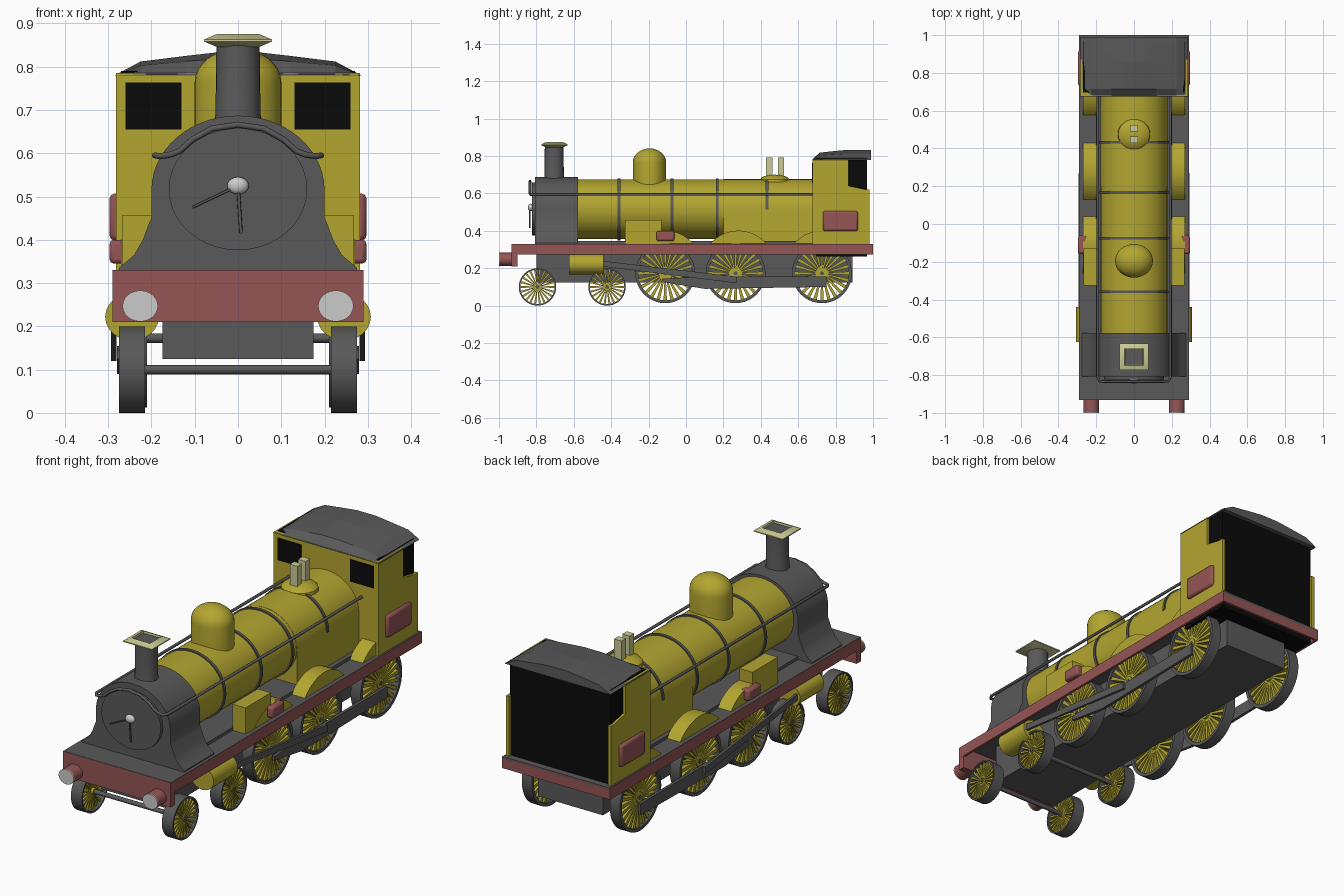
import bpy, bmesh, math
from math import sin, cos, pi
from mathutils import Vector

if "Cube" in bpy.data.objects:
    bpy.data.objects.remove(bpy.data.objects["Cube"])


def material(name, rgb):
    m = bpy.data.materials.new(name)
    m.diffuse_color = (*rgb, 1)
    m.use_nodes = True
    m.node_tree.nodes["Principled BSDF"].inputs["Base Color"].default_value = m.diffuse_color
    return m


YEL = material("yellow", (.45, .38, .03))
RED = material("red", (.30, .09, .09))
DARK = material("dark_grey", (.10, .10, .10))
BLACK = material("black", (.003, .003, .003))
PALE = material("pale", (.60, .60, .30))


def finish(name, bm, mat, mirror=False, angle=35, bevel=0):
    bmesh.ops.recalc_face_normals(bm, faces=bm.faces)
    me = bpy.data.meshes.new(name)
    bm.to_mesh(me)
    bm.free()
    ob = bpy.data.objects.new(name, me)
    bpy.context.collection.objects.link(ob)
    if mat:
        me.materials.append(mat)
    bpy.ops.object.select_all(action='DESELECT')
    ob.select_set(True)
    bpy.context.view_layer.objects.active = ob
    bpy.ops.object.shade_smooth_by_angle(angle=math.radians(angle))
    if bevel:
        b = ob.modifiers.new("bevel", 'BEVEL')
        b.width = bevel
        b.segments = 2
    if mirror:
        ob.modifiers.new("mirror", 'MIRROR').use_mirror_merge = False
    return ob


def prism(name, pts, axis, a, b, mat, mirror=False, bevel=0):
    """Extrude a 2D outline along an axis from a to b."""
    place = {'x': lambda p, t: (t, p[0], p[1]), 'y': lambda p, t: (p[0], t, p[1]),
             'z': lambda p, t: (p[0], p[1], t)}[axis]
    bm = bmesh.new()
    lo = [bm.verts.new(place(p, a)) for p in pts]
    hi = [bm.verts.new(place(p, b)) for p in pts]
    n = len(pts)
    bm.faces.new(lo)
    bm.faces.new(hi)
    for i in range(n):
        bm.faces.new((lo[i], lo[(i + 1) % n], hi[(i + 1) % n], hi[i]))
    return finish(name, bm, mat, mirror, bevel=bevel)


def box(name, x, y, z, mat, mirror=False, bevel=0):
    pts = [(x[0], y[0]), (x[1], y[0]), (x[1], y[1]), (x[0], y[1])]
    return prism(name, pts, 'z', z[0], z[1], mat, mirror, bevel)


def arc(cx, cy, rx, ry, a0=0, a1=360, n=32):
    full = a1 - a0 == 360
    k = n if full else n + 1
    return [(cx + rx * cos(math.radians(a0 + (a1 - a0) * i / n)),
             cy + ry * sin(math.radians(a0 + (a1 - a0) * i / n))) for i in range(k)]


def lathe(name, prof, cy, mat, sx=1, sy=1, n=24, turn=0):
    """Spin (radius, z) pairs about a vertical axis at x = 0, y = cy."""
    bm = bmesh.new()
    rings = [[bm.verts.new((r * sx * cos(turn + 2 * pi * i / n), cy + r * sy * sin(turn + 2 * pi * i / n), z))
              for i in range(n)] for r, z in prof]
    for p, q in zip(rings, rings[1:]):
        for i in range(n):
            bm.faces.new((p[i], p[(i + 1) % n], q[(i + 1) % n], q[i]))
    bm.faces.new(rings[0])
    bm.faces.new(rings[-1])
    return finish(name, bm, mat)


def rod(name, pts, r, mat, mirror=False):
    cu = bpy.data.curves.new(name, 'CURVE')
    cu.dimensions = '3D'
    cu.bevel_depth = r
    cu.bevel_resolution = 2
    cu.use_fill_caps = True
    s = cu.splines.new('POLY')
    s.points.add(len(pts) - 1)
    for p, c in zip(s.points, pts):
        p.co = (*c, 1)
    cu.materials.append(mat)
    ob = bpy.data.objects.new(name, cu)
    bpy.context.collection.objects.link(ob)
    if mirror:
        ob.modifiers.new("mirror", 'MIRROR').use_mirror_merge = False
    return ob


def wheel(name, y, z, r, x0, x1, rim, spokes, n=40):
    # tyre
    bm = bmesh.new()
    rings = [[bm.verts.new((x, y + rr * cos(2 * pi * i / n), z + rr * sin(2 * pi * i / n))) for i in range(n)]
             for rr, x in ((r, x0), (r, x1), (r - rim, x1), (r - rim, x0))]
    for k in range(4):
        p, q = rings[k], rings[(k + 1) % 4]
        for i in range(n):
            bm.faces.new((p[i], p[(i + 1) % n], q[(i + 1) % n], q[i]))
    finish(name + "_tyre", bm, DARK, True)
    # tapered spokes
    bm = bmesh.new()
    ro = r - rim * .7
    for s in range(spokes):
        a = 2 * pi * s / spokes
        u, v = Vector((0, cos(a), sin(a))), Vector((0, -sin(a), cos(a)))
        c, w0, w1 = Vector((0, y, z)), r * .022, r * .058
        vs = [bm.verts.new(c + u * rr + v * w + Vector((x, 0, 0)))
              for x in (x0 + .012, x1 - .008) for rr, w in ((r * .12, -w0), (ro, -w1), (ro, w1), (r * .12, w0))]
        for f in ((0, 1, 2, 3), (4, 5, 6, 7), (0, 1, 5, 4), (1, 2, 6, 5), (2, 3, 7, 6), (3, 0, 4, 7)):
            bm.faces.new([vs[i] for i in f])
    finish(name + "_spokes", bm, YEL, True)
    prism(name + "_hub", arc(y, z, r * .16, r * .16, n=16), 'x', x0, x1 - .003, YEL, True)
    rod(name + "_axle", [(-x1, y, z), (x1, y, z)], .011, DARK)


# running gear
for i, y in enumerate((-.794, -.422)):
    wheel(f"bogie_wheel_{i}", y, .1, .1, .215, .275, .008, 22)
for i, y in enumerate((-.111, .265, .727)):
    wheel(f"driving_wheel_{i}", y, .173, .16, .21, .264, .016, 24)
box("main_frame", (-.175, .175), (-.8, .89), (.125, .326), DARK)
prism("cylinder", arc(.245, .222, .062, .055, n=24), 'y', -.625, -.44, YEL, True)
prism("connecting_rod", [(-.45, .21), (-.45, .24), (.27, .155), (.27, .12)], 'x', .281, .293, DARK, True)
prism("coupling_rod", [(-.12, .125), (-.12, .145), (.1, .155), (.75, .155), (.75, .1), (.1, .09)],
      'x', .266, .28, DARK, True)

# footplate, valance and buffers
box("footplate", (-.29, .29), (-.93, 1), (.318, .33), DARK)
box("side_valance", (.278, .2905), (-.93, 1), (.273, .329), RED, True)
box("rear_valance", (-.29, .29), (.988, 1.0), (.273, .329), RED)
box("buffer_beam", (-.29, .29), (-.932, -.9), (.21, .329), RED)
prism("buffer", arc(.226, .247, .041, .036, n=24), 'y', -.995, -.9, RED, True)
prism("buffer_face", arc(.226, .247, .041, .036, n=24), 'y', -1, -.995, None, True)
box("boiler_bed", (-.2, .2), (-.6, .68), (.328, .345), DARK)

# boiler and firebox
CZ = .515
prism("boiler", arc(0, CZ, .177, .16, n=40), 'y', -.59, .25, YEL)
prism("firebox", arc(0, CZ, .178, .161, 0, 180, 24) + [(-.178, .33), (.178, .33)], 'y', .2, .69, YEL)
for i, y in enumerate((-.358, -.075, .167)):
    prism(f"boiler_band_{i}", arc(0, CZ, .183, .166, n=40), 'y', y - .007, y + .007, DARK)
prism("firebox_band", arc(0, CZ, .184, .167, 0, 180, 24), 'y', .426, .44, DARK)

# smokebox with flared saddle
flare = [(.196, .45), (.2, .45)][1:] + [(.205, .44), (.22, .40), (.24, .365), (.275, .335), (.275, .328)]
side = flare[::-1]
prism("smokebox", side + arc(0, CZ, .2, .172, 0, 180, 28) + [(-x, z) for x, z in flare], 'y', -.807, -.577, DARK)
prism("smokebox_door", arc(0, .517, .16, .141, n=40), 'y', -.823, -.8, DARK)
bm = bmesh.new()
bmesh.ops.create_uvsphere(bm, u_segments=16, v_segments=10, radius=1)
for v in bm.verts:
    v.co = (v.co.x * .025, -.83 + v.co.y * .016, .525 + v.co.z * .02)
finish("door_knob", bm, None)
rod("door_handle_long", [(0, -.835, .525), (-.105, -.835, .475)], .003, DARK)
rod("door_handle_short", [(0, -.835, .525), (.007, -.835, .415)], .004, DARK)

# handrails, one loop over the smokebox front
front = [(-.155, .597), (-.135, .605), (-.105, .632), (-.06, .657), (0, .666),
         (.06, .657), (.105, .632), (.135, .605), (.155, .597)]
rod("handrail", [(-.192, .685, .595), (-.192, -.815, .595), (-.18, -.832, .593)] + [(x, -.834, z) for x, z in front]
    + [(.18, -.832, .593), (.192, -.815, .595), (.192, .685, .595)], .007, DARK)

# chimney, dome and safety valves
lathe("chimney", [(.058, .66), (.052, .69), (.05, .855)], -.705, DARK)
R2 = math.sqrt(2)
lathe("chimney_cap", [(.05 * R2, .846), (.078 * R2, .858), (.078 * R2, .863), (.05 * R2, .875), (.048 * R2, .862)],
      -.703, PALE, 1, .9, 4, pi / 4)
box("chimney_hole", (-.047, .047), (-.745, -.661), (.858, .866), DARK)
lathe("steam_dome", [(.1, .6), (.1, .765)] + [(.1 * cos(a * pi / 16), .765 + .076 * sin(a * pi / 16))
                                            for a in range(1, 8)] + [(.004, .841)], -.195, YEL, 1, .89, 32)
lathe("valve_base", [(.086, .66), (.084, .675), (.07, .688), (.04, .697), (.005, .7)], .475, YEL, 1, .95)
for y in (.445, .508):
    box("safety_valve", (-.02, .02), (y - .017, y + .017), (.68, .793), PALE)

# splashers and side boxes
for i, y in enumerate((-.111, .28, .727)):
    prism(f"splasher_{i}", arc(y, .205, .196, .196, 40, 140, 20), 'x', .197, .27, YEL, True)
box("sandbox", (.197, .268), (-.325, -.13), (.328, .457), YEL, True)
box("step_plate", (.25, .297), (-.158, -.062), (.345, .4), RED, True, .01)

# cab
prism("cab_side", [(.677, .328), (.982, .328), (.982, .622), (.955, .622), (.87, .64), (.87, .785), (.677, .785)],
      'x', .266, .282, YEL, True)
box("cab_front", (-.282, .282), (.677, .7), (.328, .785), YEL)
box("cab_interior", (-.27, .27), (.695, .968), (.263, .79), BLACK)
box("cab_window", (.131, .26), (.674, .685), (.655, .763), BLACK, True)
box("number_panel", (.27, .297), (.732, .92), (.398, .507), RED, True, .012)

# roof, hipped toward the front
half = [(.285, .78), (.225, .812), (.12, .825), (.05, .833)]
outline = half + [(-x, z) for x, z in half[::-1]]
bm = bmesh.new()
rows = []
for y, k in ((.676, .06), (.715, .72), (.86, 1), (.99, 1)):
    rows.append([bm.verts.new((x, y, .78 + (z - .78) * k)) for x, z in outline])
for p, q in zip(rows, rows[1:]):
    for i in range(len(outline) - 1):
        bm.faces.new((p[i], p[i + 1], q[i + 1], q[i]))
    bm.faces.new((p[-1], p[0], q[0], q[-1]))
bm.faces.new(rows[0])
bm.faces.new(rows[-1])
finish("cab_roof", bm, DARK, angle=5)
